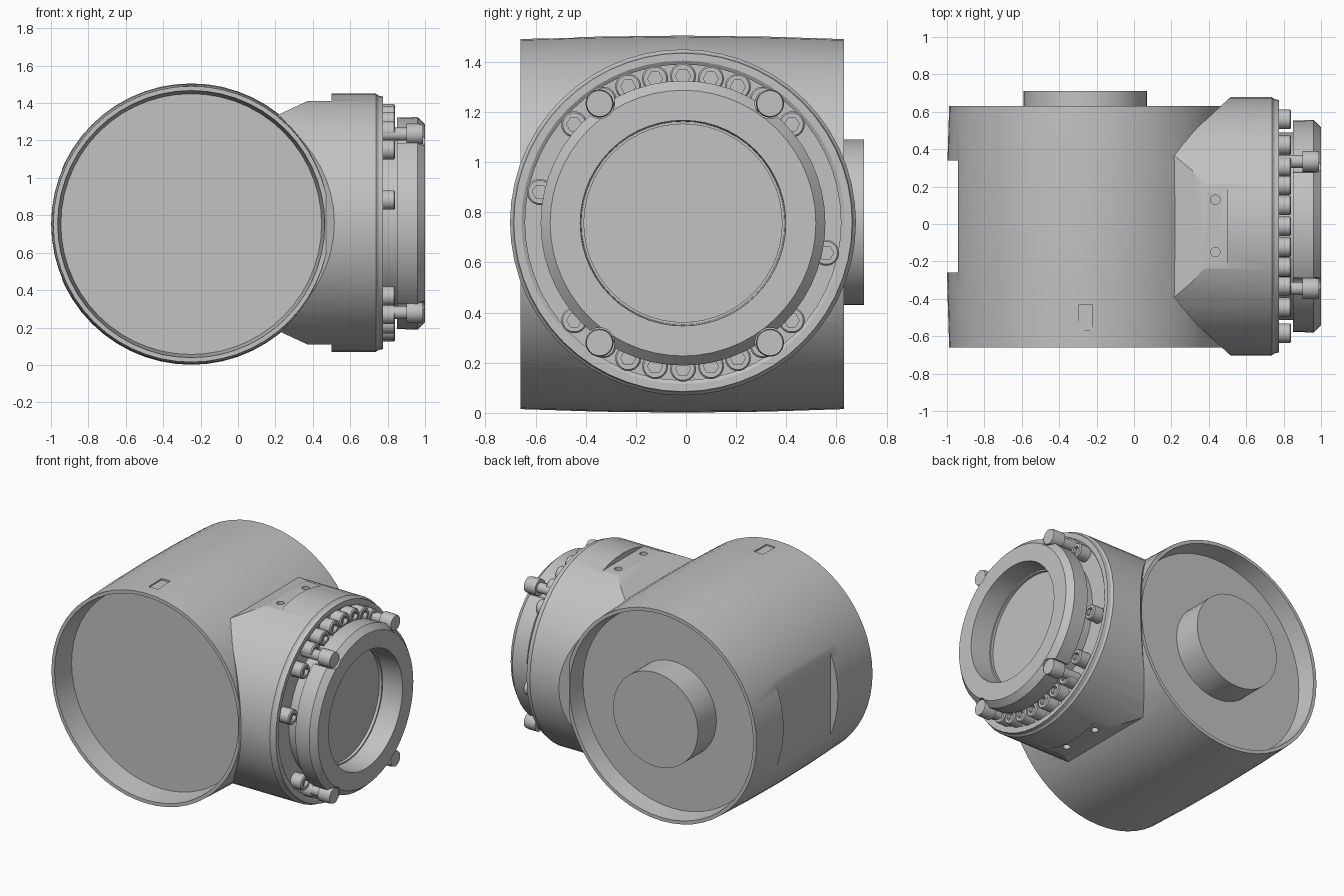
import bpy, bmesh, math
from mathutils import Matrix, Vector

if "Cube" in bpy.data.objects:
    bpy.data.objects.remove(bpy.data.objects["Cube"])

grey = bpy.data.materials.new("mid_grey")
grey.diffuse_color = (0.54, 0.54, 0.54, 1)
grey.use_nodes = True
grey.node_tree.nodes["Principled BSDF"].inputs["Base Color"].default_value = grey.diffuse_color

AXES = {
    "x": lambda t, a, b: (t, a, b),
    "y": lambda t, a, b: (b, t, a),
    "z": lambda t, a, b: (a, b, t),
}


def finish(name, bm):
    bmesh.ops.recalc_face_normals(bm, faces=bm.faces)
    me = bpy.data.meshes.new(name)
    bm.to_mesh(me)
    bm.free()
    me.materials.append(grey)
    ob = bpy.data.objects.new(name, me)
    bpy.context.collection.objects.link(ob)
    return ob


def lathe_mesh(profile, axis, centre, seg):
    """Spin (position along axis, radius) points; radius 0 closes the end with a flat cap."""
    bm, put, rings = bmesh.new(), AXES[axis], []
    for t, r in profile:
        rings.append(None if r == 0 else [
            bm.verts.new(Vector(put(t, r * math.cos(k * math.tau / seg),
                                    r * math.sin(k * math.tau / seg))) + Vector(centre))
            for k in range(seg)])
    for a, b in zip(rings, rings[1:]):
        if a is None or b is None:
            bm.faces.new(a or b)
        else:
            for k in range(seg):
                n = (k + 1) % seg
                bm.faces.new((a[k], a[n], b[n], b[k]))
    return bm


def lathe(name, profile, axis, centre, seg=48):
    return finish(name, lathe_mesh(profile, axis, centre, seg))


def rod(name, axis, centre, t0, t1, r, seg=48, r1=None):
    return lathe(name, [(t0, 0), (t0, r), (t1, r1 or r), (t1, 0)], axis, centre, seg)


def box(name, lo, hi):
    bm = bmesh.new()
    lo, hi = Vector(lo), Vector(hi)
    bmesh.ops.create_cube(bm, size=1, matrix=Matrix.Translation((lo + hi) / 2) @ Matrix.Diagonal((*(hi - lo), 1)))
    return finish(name, bm)


def combine(target, tool, operation="DIFFERENCE"):
    mod = target.modifiers.new("combine", "BOOLEAN")
    mod.operation, mod.solver, mod.object = operation, "EXACT", tool
    bpy.context.view_layer.objects.active = target
    bpy.ops.object.modifier_apply(modifier=mod.name)
    bpy.data.objects.remove(tool)


MAIN = (-0.25, 0, 0.753)      # centre line of the wide barrel, along y
SIDE = (0, -0.012, 0.76)      # centre line of the side branch, along x

# Barrel, very slightly bulged
housing = lathe("joint_housing", [(-0.66, 0), (-0.66, 0.738), (-0.35, 0.748), (-0.015, 0.752),
                                  (0.32, 0.748), (0.63, 0.738), (0.63, 0)], "y", MAIN, 56)

# Side branch with sloped shoulders
bm = lathe_mesh([(0, 0), (0, 0.69), (0.738, 0.69), (0.75, 0.68), (0.775, 0.675), (0.775, 0.645),
                 (0.765, 0.63), (0.755, 0.63), (0.755, 0)], "x", SIDE, 56)
for s in (1, -1):
    for point, normal in (((0.37, 0, 0.76 + s * 0.65), (-0.07, 0, s * 0.15)),
                          ((0.2, -0.012 + s * 0.4, 0), (-0.23, s * 0.25, 0))):
        bmesh.ops.bisect_plane(bm, geom=bm.verts[:] + bm.edges[:] + bm.faces[:], plane_co=point,
                               plane_no=Vector(normal).normalized(), clear_outer=True)
        bmesh.ops.holes_fill(bm, edges=[e for e in bm.edges if e.is_boundary], sides=0)
branch = finish("side_branch", bm)

# Flat pads and screw holes above and below the branch
for s in (1, -1):
    z = sorted((0.76 + s * 0.652, 0.76 + s * 0.9))
    combine(branch, box("pad_cutter", (0.1, -0.5, z[0]), (0.5, 0.5, z[1])))
    for y in (0.13, -0.15):
        z = sorted((0.76 + s * 0.61, 0.76 + s * 0.8))
        combine(branch, rod("hole_cutter", "z", (0.435, y, 0), z[0], z[1], 0.025, 16))
combine(housing, branch, "UNION")

# End recesses, slightly tapered, flat on the left and small slot on top
combine(housing, rod("front_cutter", "y", MAIN, -0.67, -0.495, 0.715, 56, 0.697))
combine(housing, rod("back_cutter", "y", MAIN, 0.505, 0.64, 0.697, 56, 0.715))
combine(housing, box("flat_cutter", (-1.2, -0.26, 0.2), (-0.94, 0.34, 1.3)))
combine(housing, box("slot_cutter", (-0.295, -0.57, 1.485), (-0.225, -0.43, 1.6)))

# Round boss at the back
boss = rod("back_boss", "y", (-0.26, 0, 0.76), 0.49, 0.71, 0.33)

# End cover with a stepped round opening
COVER = (0, -0.012, 0.757)
cover = lathe("end_cover", [(0.74, 0), (0.74, 0.5), (0.85, 0.5), (0.85, 0.565), (0.96, 0.568),
                            (1.0, 0.53), (1.0, 0.41), (0.85, 0.405), (0.85, 0.395),
                            (0.83, 0.395), (0.83, 0)], "x", COVER, 56)
parts = [housing, boss, cover]

# Four corner screws standing in scallops of the cover
for sy in (1, -1):
    for sz in (1, -1):
        c = (0, -0.005 + sy * 0.34, 0.757 + sz * 0.477)
        combine(cover, rod("scallop_cutter", "x", c, 0.8, 1.1, 0.06, 24))
        parts.append(lathe("corner_screw", [(0.75, 0), (0.75, 0.035), (0.9, 0.035), (0.9, 0.056), (0.965, 0.056),
                                            (0.99, 0.052), (0.99, 0)], "x", c, 24))

# Ring of bolts with hexagonal sockets around the flange
angles = [base + a for base in (0, 180) for a in (-48, -33, -22, -11, 0, 11, 22, 33, 48)] + [-78, 102]
for a in map(math.radians, angles):
    c = (0, SIDE[1] + 0.584 * math.sin(a), SIDE[2] + 0.584 * math.cos(a))
    bolt = lathe("flange_bolt", [(0.74, 0), (0.74, 0.052), (0.833, 0.052), (0.84, 0.046), (0.84, 0)], "x", c, 18)
    combine(bolt, rod("socket_cutter", "x", c, 0.815, 0.9, 0.03, 6))
    parts.append(bolt)

for ob in bpy.context.view_layer.objects:
    ob.select_set(ob in parts)
bpy.context.view_layer.objects.active = housing
bpy.ops.object.shade_smooth_by_angle(angle=math.radians(28))
